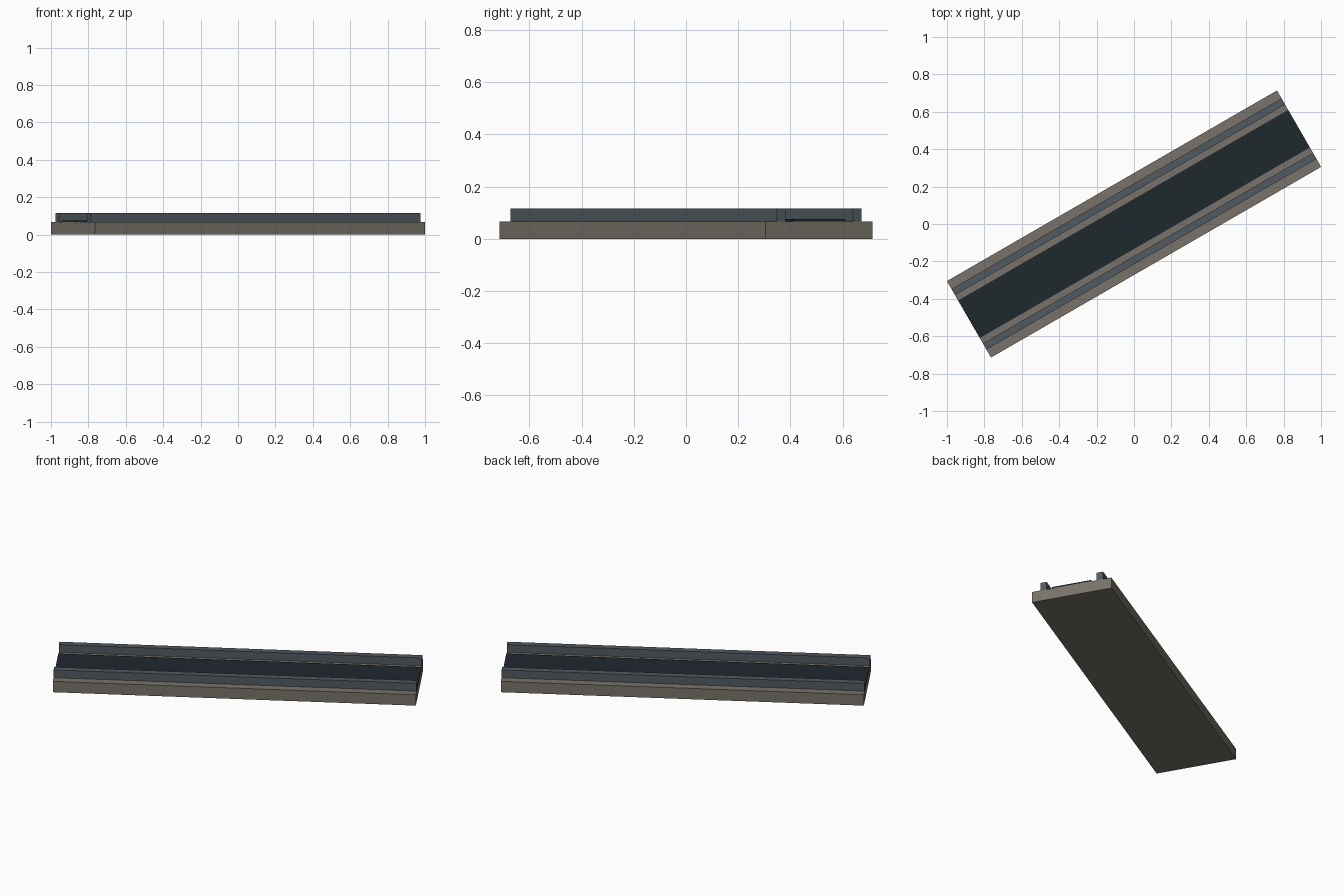
import bpy
from math import radians
from mathutils import Matrix

if "Cube" in bpy.data.objects:
    bpy.data.objects.remove(bpy.data.objects["Cube"])

LENGTH = 2.038
TURN = Matrix.Rotation(radians(30), 4, 'Z')


def material(name, rgb):
    m = bpy.data.materials.new(name)
    m.diffuse_color = (*rgb, 1)
    m.use_nodes = True
    m.node_tree.nodes["Principled BSDF"].inputs["Base Color"].default_value = m.diffuse_color
    return m


def strip(name, v0, v1, z0, z1, mat):
    """Full-length box spanning v0..v1 across the track, turned 30 degrees."""
    bpy.ops.mesh.primitive_cube_add(size=1)
    ob = bpy.context.object
    ob.name = name
    ob.data.transform(Matrix.Translation((0, (v0 + v1) / 2, (z0 + z1) / 2))
                      @ Matrix.Diagonal((LENGTH, v1 - v0, z1 - z0, 1)))
    ob.data.transform(TURN)
    ob.data.materials.append(mat)
    return ob


stone = material("stone", (0.19, 0.175, 0.145))
steel = material("steel", (0.085, 0.105, 0.12))
dark = material("dark", (0.014, 0.021, 0.027))

# Base slab
strip("base_slab", -0.236, 0.236, 0, 0.067, stone)

# Dark centre strip, slightly proud of the slab
strip("centre_strip", -0.116, 0.116, 0.06, 0.075, dark)

# Raised rail on each side, sunk a little into the slab
strip("left_rail", 0.149, 0.187, 0.06, 0.115, steel)
strip("right_rail", -0.187, -0.149, 0.06, 0.115, steel)
